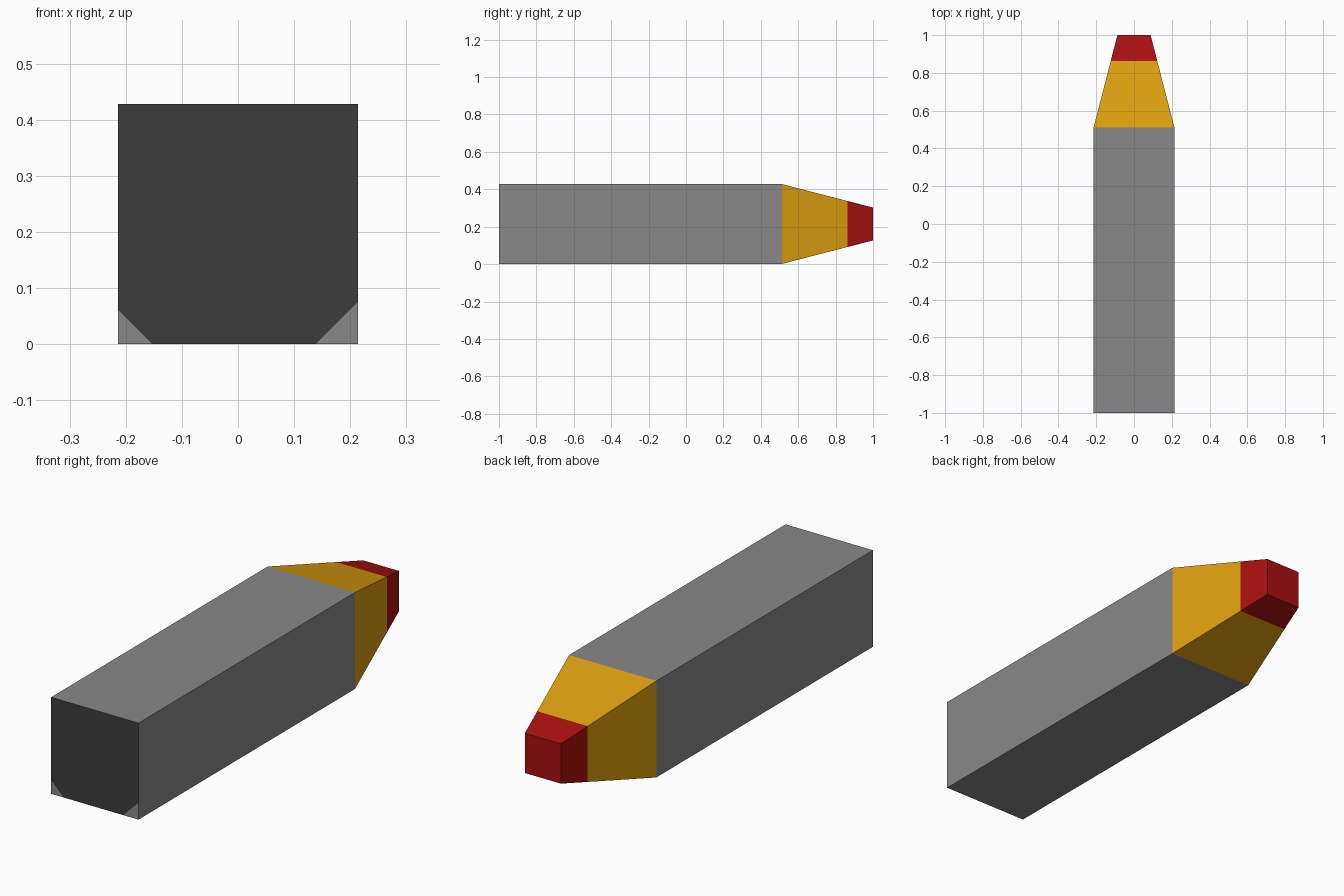
import bpy, bmesh
from mathutils import Vector

if "Cube" in bpy.data.objects:
    bpy.data.objects.remove(bpy.data.objects["Cube"])

MID = 0.2145                      # height of the long axis
Y0, Y1, Y2, Y3 = -1.0, 0.512, 0.863, 1.0
R0, R3 = 0.2135, 0.088
R2 = R0 + (R3 - R0) * (Y2 - Y1) / (Y3 - Y1)


def material(name, rgb):
    m = bpy.data.materials.new(name)
    m.diffuse_color = (*rgb, 1)
    m.use_nodes = True
    m.node_tree.nodes["Principled BSDF"].inputs["Base Color"].default_value = m.diffuse_color
    return m


grey = material("grey", (0.25, 0.25, 0.25))
dark = material("dark_grey", (0.045, 0.045, 0.045))
yellow = material("yellow", (0.73, 0.35, 0.005))
red = material("red", (0.40, 0.005, 0.005))


def section(name, ya, ra, yb, rb, mats, front=False, back=False, cuts=()):
    """Square tapered sleeve along y, with optional end caps."""
    bm = bmesh.new()
    corners = [(-1, -1), (1, -1), (1, 1), (-1, 1)]
    a, b = [[bm.verts.new((sx * r, y, MID + sz * r)) for sx, sz in corners]
            for y, r in ((ya, ra), (yb, rb))]
    for i in range(4):
        j = (i + 1) % 4
        bm.faces.new((a[i], a[j], b[j], b[i]))
    if front:
        bm.faces.new(a)
    if back:
        bm.faces.new(b[::-1])
    # cut corner patches into the front cap
    for co, no in cuts:
        caps = [f for f in bm.faces if all(v.co.y < ya + 1e-5 for v in f.verts)]
        geom = set(caps)
        for f in caps:
            geom.update(f.edges)
            geom.update(f.verts)
        bmesh.ops.bisect_plane(bm, geom=list(geom), plane_co=co, plane_no=no)
    for f in bm.faces:
        if cuts and all(v.co.y < ya + 1e-5 for v in f.verts):
            c = f.calc_center_median()
            if all((c - co).dot(no) < 0 for co, no in cuts):
                f.material_index = 1
    bmesh.ops.recalc_face_normals(bm, faces=bm.faces[:])
    me = bpy.data.meshes.new(name)
    bm.to_mesh(me)
    bm.free()
    for m in mats:
        me.materials.append(m)
    ob = bpy.data.objects.new(name, me)
    bpy.context.collection.objects.link(ob)


# Barrel with dark end and two grey lower corners
corner_cuts = [(Vector((-0.152, Y0, 0)), Vector((-1, 0, -1))),
               (Vector((0.138, Y0, 0)), Vector((1, 0, -1)))]
section("barrel", Y0, R0, Y1, R0, [grey, dark], front=True, cuts=corner_cuts)
# Tapered yellow collar and red tip
section("collar", Y1, R0, Y2, R2, [yellow])
section("tip", Y2, R2, Y3, R3, [red], back=True)
